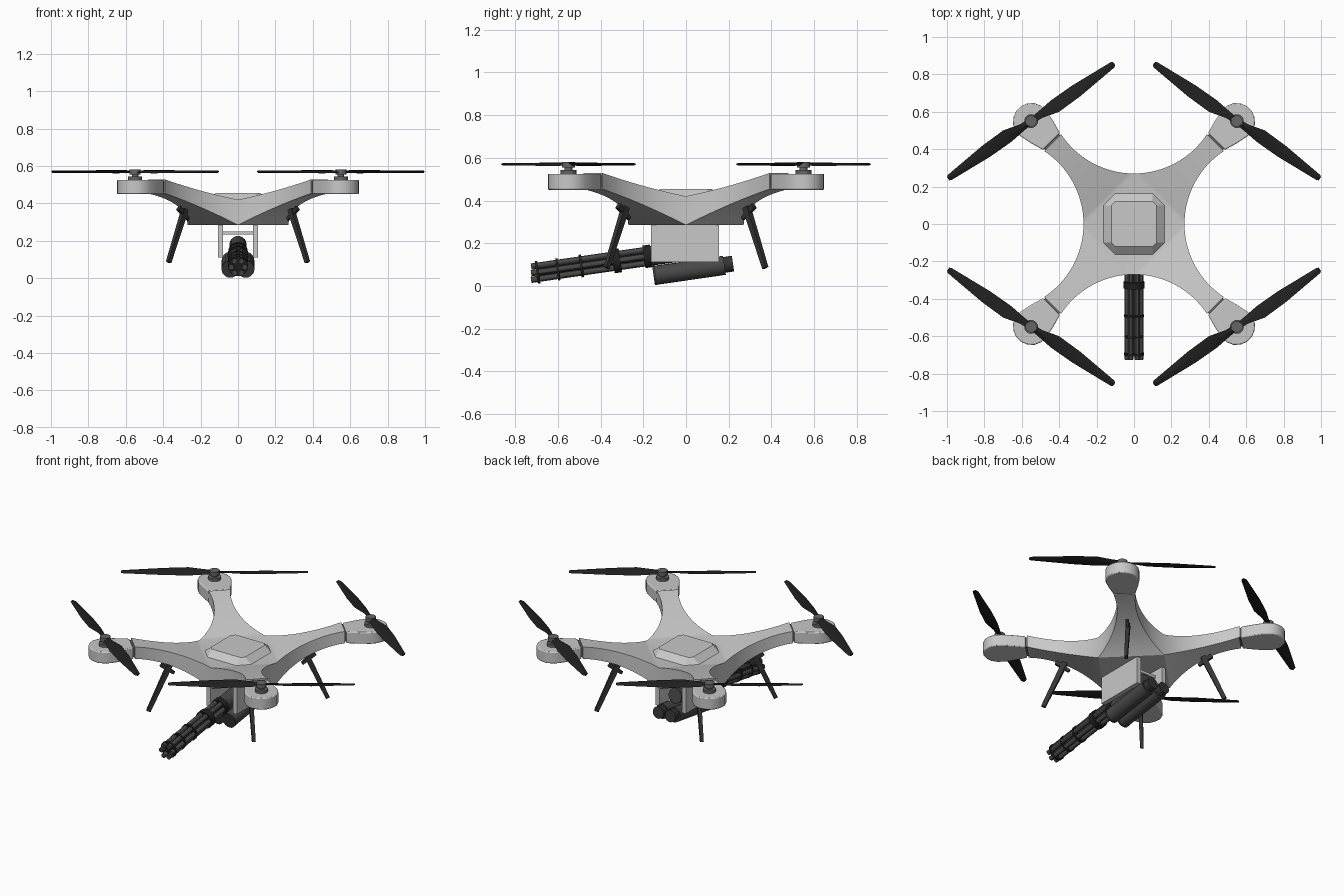
import bpy, bmesh, math
from mathutils import Vector, Matrix

if "Cube" in bpy.data.objects:
    bpy.data.objects.remove(bpy.data.objects["Cube"])


def material(name, value):
    m = bpy.data.materials.new(name)
    m.use_nodes = True
    color = (value, value, value, 1)
    m.diffuse_color = color
    m.node_tree.nodes["Principled BSDF"].inputs["Base Color"].default_value = color
    return m


SHELL = material("light grey shell", 0.58)
MOTOR = material("mid grey metal", 0.13)
GUN = material("dark grey gunmetal", 0.065)
LEG = material("charcoal", 0.035)
BLACK = material("black", 0.015)


def finish(name, bm, mat, mirror=False, angle=30, bevel=0):
    bmesh.ops.recalc_face_normals(bm, faces=bm.faces[:])
    mesh = bpy.data.meshes.new(name)
    bm.to_mesh(mesh)
    bm.free()
    mesh.materials.append(mat)
    ob = bpy.data.objects.new(name, mesh)
    bpy.context.collection.objects.link(ob)
    bpy.ops.object.select_all(action='DESELECT')
    ob.select_set(True)
    bpy.context.view_layer.objects.active = ob
    bpy.ops.object.shade_smooth_by_angle(angle=math.radians(angle))
    if bevel:
        b = ob.modifiers.new("Bevel", 'BEVEL')
        b.width, b.segments, b.limit_method = bevel, 2, 'ANGLE'
    if mirror:
        m = ob.modifiers.new("Mirror", 'MIRROR')
        m.use_axis = (True, True, False)
    return ob


def add_loft(bm, rings, caps=(True, True)):
    """Skin a list of equal-sized closed rings."""
    vs = [[bm.verts.new(p) for p in ring] for ring in rings]
    for a, b in zip(vs, vs[1:]):
        for i in range(len(a)):
            j = (i + 1) % len(a)
            bm.faces.new((a[i], a[j], b[j], b[i]))
    for ring, wanted in ((vs[0], caps[0]), (vs[-1], caps[1])):
        if wanted:
            bm.faces.new(ring)
    return vs


def add_tube(bm, p0, p1, r0, r1=None, sides=20):
    p0, p1 = Vector(p0), Vector(p1)
    axis = p1 - p0
    place = Matrix.Translation((p0 + p1) / 2) @ axis.to_track_quat('Z', 'Y').to_matrix().to_4x4()
    bmesh.ops.create_cone(bm, cap_ends=True, segments=sides, radius1=r0,
                          radius2=r0 if r1 is None else r1, depth=axis.length, matrix=place)


def add_box(bm, lo, hi):
    lo, hi = Vector(lo), Vector(hi)
    bmesh.ops.create_cube(bm, size=1, matrix=Matrix.Translation((lo + hi) / 2)
                          @ Matrix.Diagonal((*(hi - lo), 1)))


def diag(u, v, z):
    """Point at distance u along the arm diagonal, v sideways."""
    s = math.sqrt(0.5)
    return Vector(((u + v) * s, (u - v) * s, z))


# Body shell: one arm swept between two concave arcs, plus its part of the core
bm = bmesh.new()
rings = []
STEPS, RADIUS = 16, 0.467
end_angle = math.asin(0.39 / RADIUS)
for i in range(STEPS + 1):
    a = end_angle * i / STEPS
    x, y = 0.27 + RADIUS * (1 - math.cos(a)), RADIUS * math.sin(a)
    t = y / 0.39
    top = 0.42 + 0.08 * t + 0.028 * t * t
    low = 0.285 + 0.2 * t - 0.032 * t * t
    rings.append([(x, y, top), (y, x, top), (y, x, low), (x, y, low)])
vs = add_loft(bm, rings, (False, True))
for z, pair in ((0.42, vs[0][:2]), (0.285, vs[0][2:])):
    bm.faces.new((bm.verts.new((0, 0, z)), *pair))
finish("body_shell", bm, SHELL, mirror=True)

# Seam collars between arms and motor pods
bm = bmesh.new()
add_loft(bm, [[diag(u, v, z) for v, z in ((-.056, .46), (.056, .46), (.056, .519), (-.056, .519))]
              for u in (0.6, 0.64)])
finish("arm_seam", bm, MOTOR, mirror=True)

# Motor pods with rounded ends
half = [(0.624, .064), (0.70, .085), (0.76, .097), (0.80, .095), (0.835, .080), (0.86, .05), (0.873, .018)]
outline = half + [(u, -v) for u, v in reversed(half)]
bm = bmesh.new()
add_loft(bm, [[diag(u, v, z) for u, v in outline] for z in (0.45, 0.525)])
finish("motor_pod", bm, SHELL, mirror=True, bevel=0.006)

# Motors and propeller hubs
HUB = Vector((0.55, 0.55, 0))
bm = bmesh.new()
for z0, z1, r in ((.52, .543, .037), (.54, .56, .018), (.555, .581, .03)):
    add_tube(bm, HUB + Vector((0, 0, z0)), HUB + Vector((0, 0, z1)), r)
finish("motor", bm, MOTOR, mirror=True)

# Two-bladed propellers: (distance, front edge, back edge, twist)
stations = [(0, .016, -.016, .006), (.06, .02, -.02, .008), (.15, .045, -.03, .009),
            (.29, .042, -.03, .006), (.53, .02, -.014, .002), (.54, .012, -.008, .001)]
bm = bmesh.new()
for turn in (0, math.pi):
    spin = Matrix.Translation(HUB) @ Matrix.Rotation(turn - math.radians(35), 4, 'Z')
    blade = []
    for a, front, back, twist in stations:
        mid = (front + back) / 2
        blade.append([spin @ Vector(p) for p in (
            (a, front, .57 + twist), (a, mid, .576), (a, back, .57 - twist), (a, mid, .564))])
    add_loft(bm, blade)
finish("propeller", bm, BLACK, mirror=True, angle=20)

# Splayed landing legs with a short mounting strut
bm = bmesh.new()


def add_bar(u0, z0, u1, z1, w0, w1):
    d = Vector((u1 - u0, z1 - z0)).normalized()
    add_loft(bm, [[diag(u - d.y * s * w, v * w * 0.8, z + d.x * s * w)
                   for s, v in ((1, 1), (1, -1), (-1, -1), (-1, 1))]
                  for u, z, w in ((u0, z0, w0), (u1, z1, w1))])


add_bar(.40, .37, .525, .085, .016, .012)
add_bar(.45, .375, .375, .315, .013, .009)
finish("landing_leg", bm, LEG, mirror=True)

# Faceted top hatch
bm = bmesh.new()


def octagon(r, c, z):
    return [(r, -c, z), (r, c, z), (c, r, z), (-c, r, z), (-r, c, z), (-r, -c, z), (-c, -r, z), (c, -r, z)]


add_loft(bm, [octagon(.165, .1, .418), octagon(.12, .1, .455)])
finish("top_hatch", bm, SHELL)

# Weapon mount: two side plates and cross plate
bm = bmesh.new()
for s in (-1, 1):
    add_box(bm, (s * .093 - .014, -.165, .112), (s * .093 + .014, .155, .29))
add_box(bm, (-.085, -.1, .233), (.085, .1, .25))
finish("weapon_mount", bm, SHELL)


def on_axis(y, x=0, lift=0):
    """Point on the tilted gun axis."""
    return Vector((x, y, 0.14 + (y + .17) * .145 + lift))


# Rotary barrels
bm = bmesh.new()
for i in range(6):
    a = math.tau * i / 6
    dx, dz = .036 * math.cos(a), .036 * math.sin(a)
    add_tube(bm, on_axis(-.725, dx, dz), on_axis(-.15, dx, dz), .0145, sides=12)
add_tube(bm, on_axis(-.70), on_axis(-.15), .018, sides=12)
finish("gun_barrels", bm, GUN)

# Barrel clamps and collars
bm = bmesh.new()
for y, length, r in ((-.695, .012, .053), (-.60, .01, .052), (-.49, .012, .053),
                     (-.325, .035, .056), (-.18, .035, .053)):
    add_tube(bm, on_axis(y - length / 2), on_axis(y + length / 2), r)
finish("barrel_clamps", bm, BLACK)

# Receiver and the twin drive cylinders beneath it
bm = bmesh.new()
add_tube(bm, on_axis(-.18), on_axis(.11), .046)
for s in (-1, 1):
    add_tube(bm, on_axis(-.145, s * .042, -.094), on_axis(.18, s * .042, -.094), .045)
finish("gun_receiver", bm, GUN)

# Rear caps and front rims of the drive cylinders
bm = bmesh.new()
for s in (-1, 1):
    add_tube(bm, on_axis(.175, s * .042, -.092), on_axis(.22, s * .042, -.092), .037)
    add_tube(bm, on_axis(-.152, s * .042, -.094), on_axis(-.14, s * .042, -.094), .046)
finish("drive_caps", bm, LEG)
